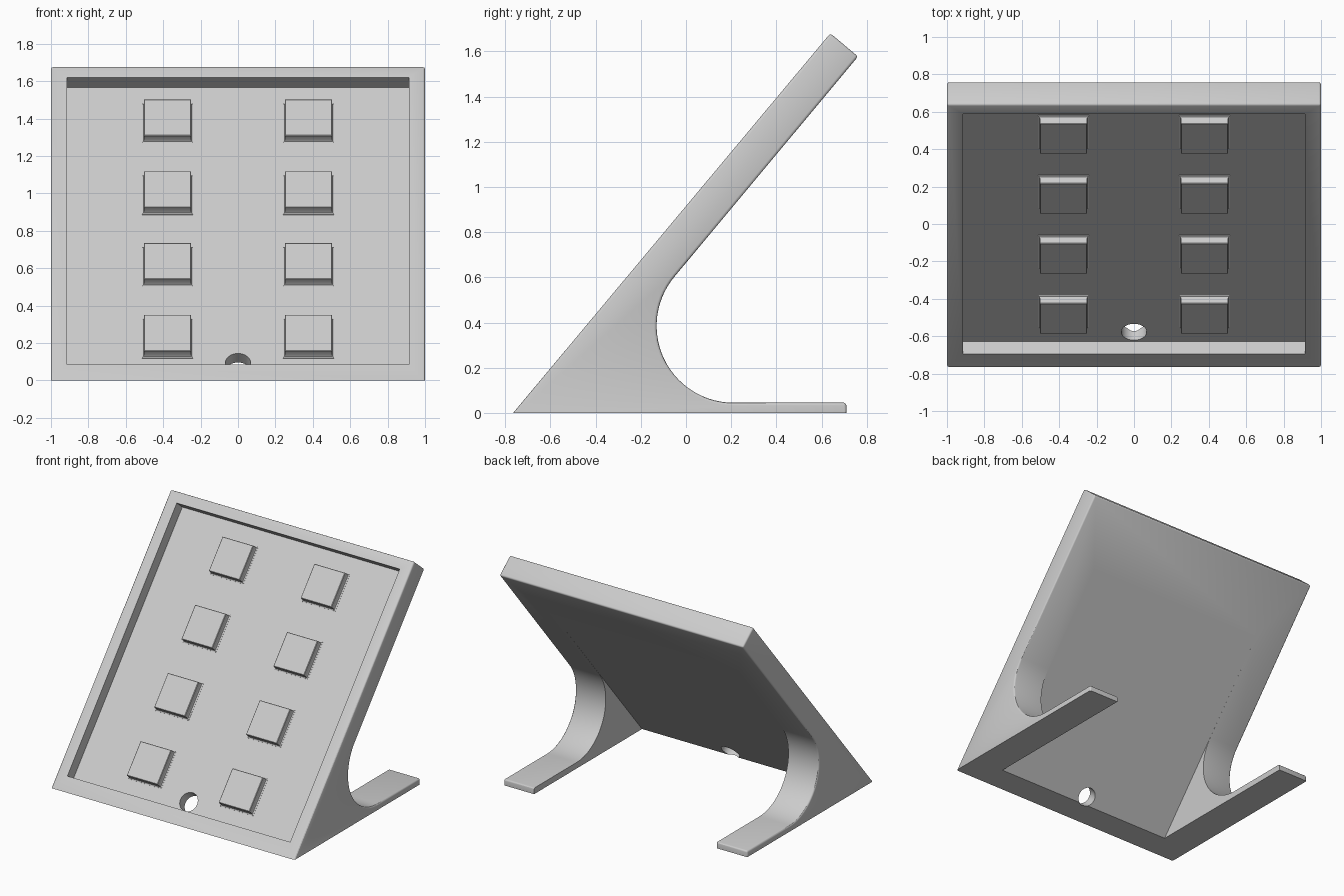
import bpy, bmesh, math
from mathutils import Matrix, Vector

if "Cube" in bpy.data.objects:
    bpy.data.objects.remove(bpy.data.objects["Cube"], do_unlink=True)

# One light grey plastic
grey = bpy.data.materials.new("light grey plastic")
grey.use_nodes = True
COLOR = (0.6, 0.6, 0.6, 1)
grey.diffuse_color = COLOR
grey.node_tree.nodes["Principled BSDF"].inputs["Base Color"].default_value = COLOR

# Panel frame: local x across, local y up the slope, local z out of the face
LENGTH, THICK, RECESS, KEY_H = 2.19, 0.16, 0.085, 0.05
COS, SIN = 0.641, 0.767
PANEL = Matrix(((1, 0, 0, 0), (0, COS, -SIN, -0.765), (0, SIN, COS, 0), (0, 0, 0, 1)))


def finish(bm, name, matrix=None):
    if matrix:
        bm.transform(matrix)
    bmesh.ops.recalc_face_normals(bm, faces=bm.faces)
    mesh = bpy.data.meshes.new(name)
    bm.to_mesh(mesh)
    bm.free()
    mesh.materials.append(grey)
    obj = bpy.data.objects.new(name, mesh)
    bpy.context.collection.objects.link(obj)
    return obj


def box(name, low, high):
    low, high = Vector(low), Vector(high)
    bm = bmesh.new()
    bmesh.ops.create_cube(bm, size=1)
    bm.transform(Matrix.Translation((low + high) / 2) @ Matrix.Diagonal(high - low).to_4x4())
    return finish(bm, name, PANEL)


def activate(obj):
    bpy.ops.object.select_all(action='DESELECT')
    obj.select_set(True)
    bpy.context.view_layer.objects.active = obj


def cut(target, cutter):
    cutter.hide_render = True
    mod = target.modifiers.new("cut", 'BOOLEAN')
    mod.object, mod.operation, mod.solver = cutter, 'DIFFERENCE', 'EXACT'
    activate(target)
    bpy.ops.object.modifier_apply(modifier=mod.name)
    bpy.data.objects.remove(cutter, do_unlink=True)


# Side profile: sloping panel, round hollow, flat foot
def slope(s, d):
    p = PANEL @ Vector((0, s, -d))
    return p.y, p.z


cy, cz, radius = 0.21, 0.385, 0.34
start = math.atan2(SIN - SIN + COS, -SIN)
arc = [start + (1.5 * math.pi - start) * i / 28 for i in range(29)]
profile = [slope(0, 0), slope(LENGTH, 0), slope(LENGTH, THICK)]
profile += [(cy + radius * math.cos(a), cz + radius * math.sin(a)) for a in arc]
profile += [(0.71, 0.045), (0.71, 0)]

bm = bmesh.new()
face = bm.faces.new([bm.verts.new((-1, y, z)) for y, z in profile])
new = bmesh.ops.extrude_face_region(bm, geom=[face])["geom"]
bmesh.ops.translate(bm, vec=(2, 0, 0), verts=[v for v in new if isinstance(v, bmesh.types.BMVert)])
bmesh.ops.recalc_face_normals(bm, faces=bm.faces)
# Soften every sharp edge off the ground
sharp = [e for e in bm.edges if e.calc_face_angle(0) > 0.5
         and max(v.co.z for v in e.verts) > 0.001]
bmesh.ops.bevel(bm, geom=sharp, offset=0.012, segments=3, profile=0.5, affect='EDGES')
stand = finish(bm, "stand")

# Gap between the two feet, recessed face and cable hole
cut(stand, box("foot_gap", (-0.75, -2, -3), (0.75, 3, -THICK - 0.0005)))
cut(stand, box("recess", (-0.915, 0.11, -RECESS), (0.915, 2.112, 0.1)))
bm = bmesh.new()
bmesh.ops.create_cone(bm, cap_ends=True, segments=40, radius1=0.068, radius2=0.068, depth=0.26)
bm.transform(Matrix.Translation((0, 0.191, -0.18)))
cut(stand, finish(bm, "cable_hole", PANEL))
activate(stand)
bpy.ops.object.shade_smooth_by_angle(angle=math.radians(30))


# Raised square pads with a small flare at the base
def pad(name, x, s):
    bm = bmesh.new()
    rings = []
    for half, h in ((0.138, -0.005), (0.137, 0.001), (0.129, 0.005), (0.126, 0.013),
                    (0.126, KEY_H - 0.003), (0.123, KEY_H)):
        rings.append([bm.verts.new((i * half, j * half, h))
                      for i, j in ((-1, -1), (1, -1), (1, 1), (-1, 1))])
    for a, b in zip(rings, rings[1:]):
        for k in range(4):
            n = (k + 1) % 4
            bm.faces.new((a[k], a[n], b[n], b[k]))
    bm.faces.new(rings[0])
    bm.faces.new(rings[-1])
    obj = finish(bm, name, PANEL @ Matrix.Translation((x, s, -RECESS)))
    activate(obj)
    bpy.ops.object.shade_smooth_by_angle(angle=math.radians(30))


for row in range(4):
    for side, x in (("right", -0.377), ("left", 0.377)):
        pad(f"pad_{side}_{row + 1}", x, 0.362 + 0.5 * row)
